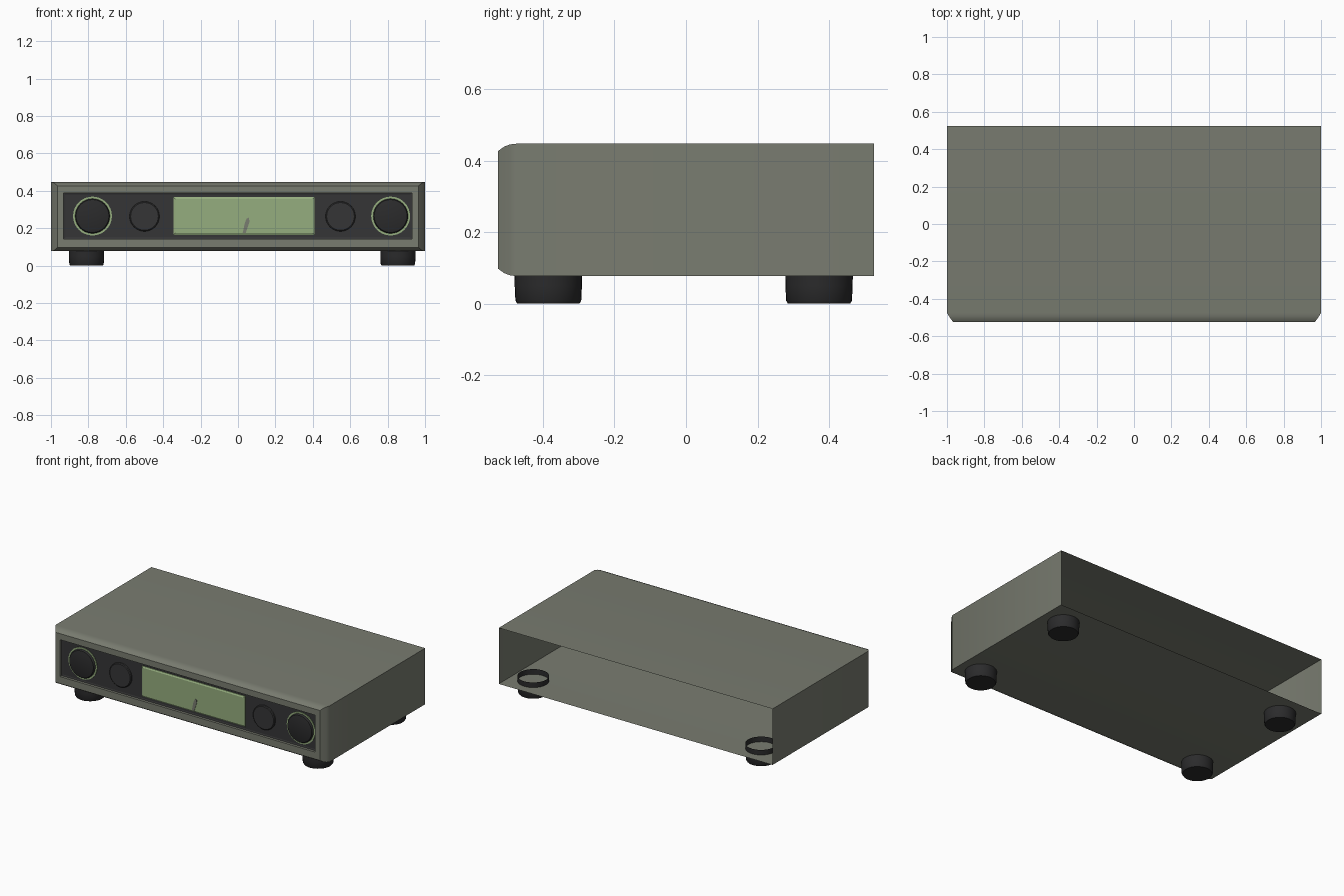
import bpy, bmesh, math
from mathutils import Matrix

if "Cube" in bpy.data.objects:
    bpy.data.objects.remove(bpy.data.objects["Cube"])


def material(name, rgb):
    m = bpy.data.materials.new(name)
    m.diffuse_color = (*rgb, 1)
    m.use_nodes = True
    m.node_tree.nodes["Principled BSDF"].inputs["Base Color"].default_value = m.diffuse_color
    return m


GREY = material("olive grey metal", (0.19, 0.20, 0.162))
PANEL = material("panel charcoal", (0.036, 0.036, 0.037))
BLACK = material("rubber black", (0.024, 0.024, 0.025))
GREEN = material("display green", (0.30, 0.42, 0.21))


def finish(bm, name, mat, smooth=True, recalc=True):
    if recalc:
        bmesh.ops.recalc_face_normals(bm, faces=bm.faces)
    me = bpy.data.meshes.new(name)
    bm.to_mesh(me)
    bm.free()
    ob = bpy.data.objects.new(name, me)
    bpy.context.collection.objects.link(ob)
    me.materials.append(mat)
    if smooth:
        bpy.ops.object.select_all(action='DESELECT')
        ob.select_set(True)
        bpy.context.view_layer.objects.active = ob
        bpy.ops.object.shade_smooth_by_angle(angle=math.radians(35))
    return ob


def loft(bm, rings, cap=False):
    """Join successive closed rings of points with quads."""
    loops = [[bm.verts.new(p) for p in r] for r in rings]
    n = len(loops[0])
    for a, b in zip(loops, loops[1:]):
        for i in range(n):
            j = (i + 1) % n
            bm.faces.new((a[i], a[j], b[j], b[i]))
    if cap:
        bm.faces.new(loops[-1])


def rect(x0, x1, z0, z1, y):
    return [(x0, y, z0), (x1, y, z0), (x1, y, z1), (x0, y, z1)]


def circle(r, h, n=32):
    return [(r * math.cos(i * math.tau / n), r * math.sin(i * math.tau / n), h)
            for i in range(n)]


def lathe(name, profile, mat, loc, facing_front=False, cap=True):
    bm = bmesh.new()
    loft(bm, [circle(r, h) for r, h in profile], cap)
    rot = Matrix.Rotation(math.pi / 2, 4, 'X') if facing_front else Matrix()
    bmesh.ops.transform(bm, matrix=Matrix.Translation(loc) @ rot, verts=bm.verts)
    return finish(bm, name, mat)


FRONT, BACK, FACE = -0.525, 0.525, -0.505

# Open-backed casing with rounded front edges and a recessed opening
bm = bmesh.new()
rings = []
for y, ix, iz in [(BACK, 0, 0), (-0.475, 0, 0), (-0.492, 0.010, 0.002),
                  (-0.508, 0.021, 0.008), (FRONT, 0.034, 0.020)]:
    rings.append(rect(-1 + ix, 1 - ix, 0.077 + iz, 0.447 - iz, y))
rings.append(rect(-0.933, 0.931, 0.143, 0.387, FRONT))
rings.append(rect(-0.933, 0.931, 0.143, 0.387, FACE))
loft(bm, rings)
finish(bm, "casing", GREY)

# Dark front panel
bm = bmesh.new()
loft(bm, [rect(-0.933, 0.931, 0.143, 0.387, FACE + 0.003),
          rect(-0.933, 0.931, 0.143, 0.387, FACE - 0.003),
          rect(-0.922, 0.920, 0.152, 0.380, FACE)], cap=True)
finish(bm, "front_panel", PANEL, smooth=False)

# Display window with bevelled rim
bm = bmesh.new()
loft(bm, [rect(-0.345, 0.41, 0.165, 0.366, FACE),
          rect(-0.345, 0.41, 0.165, 0.366, FACE - 0.005),
          rect(-0.335, 0.40, 0.174, 0.357, FACE - 0.010)], cap=True)
finish(bm, "display", GREEN, smooth=False)

# Slanted needle on the display
bm = bmesh.new()
outline = [(0.025, 0.175), (0.042, 0.175), (0.062, 0.235), (0.058, 0.257),
           (0.045, 0.250), (0.036, 0.225)]
loft(bm, [[(x, y, z) for x, z in outline] for y in (FACE - 0.009, FACE - 0.013)], cap=True)
finish(bm, "display_needle", GREY, smooth=False)

# Large knobs with green rings, and smaller buttons
for side, x in (("left", -0.778), ("right", 0.816)):
    lathe(side + "_knob_ring", [(0.104, 0), (0.104, 0.004)], GREEN,
          (x, FACE, 0.265), True)
    lathe(side + "_knob", [(0.093, 0), (0.093, 0.010), (0.088, 0.018), (0.083, 0.020)],
          BLACK, (x, FACE, 0.265), True)
for side, x in (("left", -0.50), ("right", 0.548)):
    lathe(side + "_button", [(0.080, 0), (0.079, 0.008), (0.074, 0.012)],
          PANEL, (x, FACE, 0.263), True)

# Four cup-shaped feet whose open tops poke through the floor
for side, x in (("left", -0.81), ("right", 0.855)):
    for end, y in (("front", -0.385), ("back", 0.372)):
        lathe(f"{end}_{side}_foot",
              [(0.095, 0.111), (0.094, 0.05), (0.092, 0.008), (0.087, 0.0)],
              BLACK, (x, y, 0))
